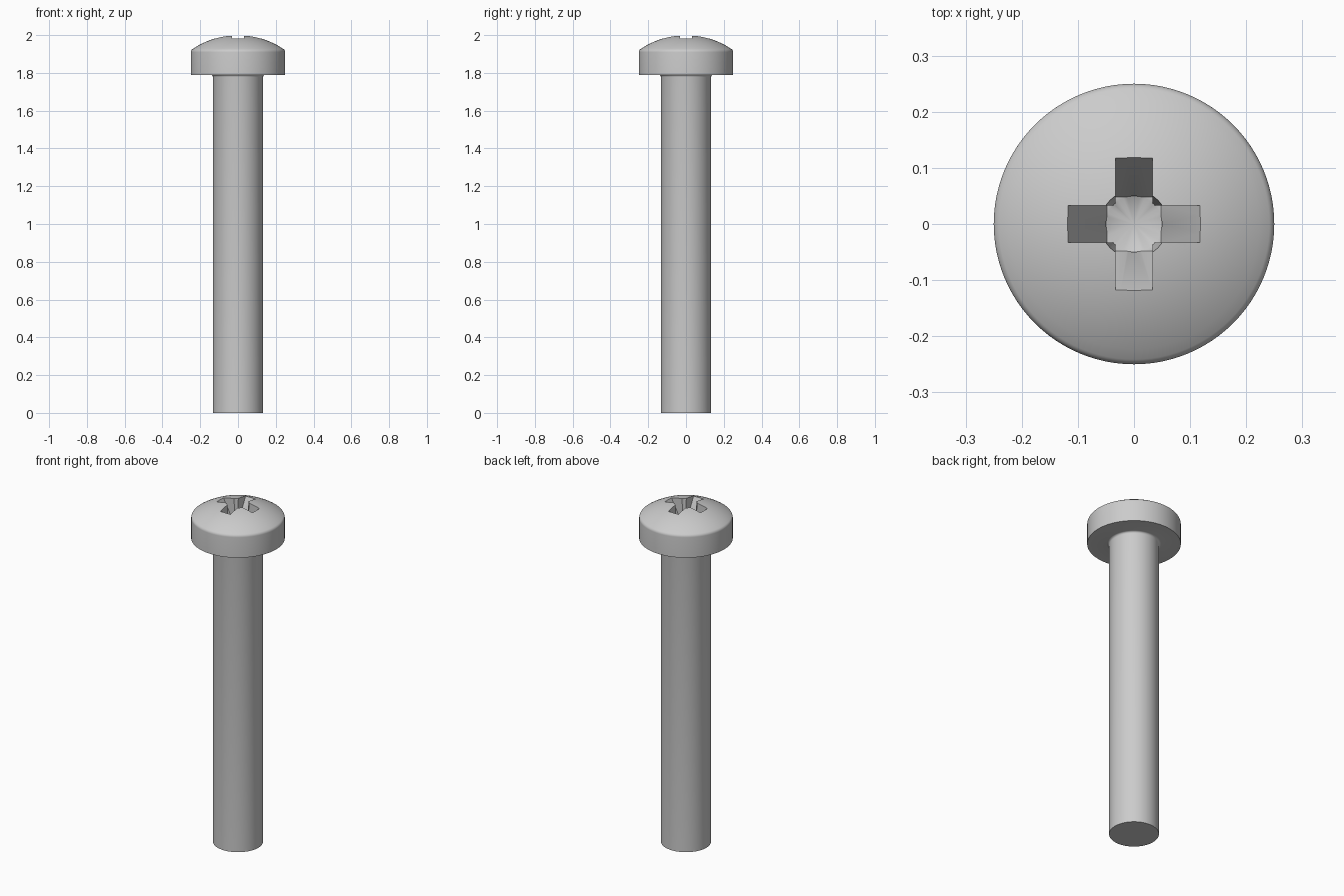
import bpy, bmesh
from math import sin, cos, asin, pi, radians
from mathutils import Matrix

if "Cube" in bpy.data.objects:
    bpy.data.objects.remove(bpy.data.objects["Cube"])

# Main dimensions
SHAFT_R, HEAD_R, HEAD_Z, TOP = 0.133, 0.25, 1.79, 2.0
DOME_R, RIM_R, NECK_R = 0.43, 0.02, 0.012
SLOT_HALF, SLOT_TOP, SLOT_FLOOR = 0.033, 1.983, 1.85

steel = bpy.data.materials.new("steel_grey")
steel.use_nodes = True
steel.diffuse_color = (0.6, 0.6, 0.6, 1)
steel.node_tree.nodes["Principled BSDF"].inputs["Base Color"].default_value = (0.6, 0.6, 0.6, 1)


def make_object(name, bm):
    bmesh.ops.remove_doubles(bm, verts=bm.verts, dist=1e-5)
    bmesh.ops.recalc_face_normals(bm, faces=bm.faces)
    mesh = bpy.data.meshes.new(name)
    bm.to_mesh(mesh)
    bm.free()
    mesh.materials.append(steel)
    obj = bpy.data.objects.new(name, mesh)
    bpy.context.collection.objects.link(obj)
    return obj


def lathe(name, profile, steps):
    """Revolve (radius, z) points around the z axis."""
    bm = bmesh.new()
    verts = [bm.verts.new((r, 0, z)) for r, z in profile]
    edges = [bm.edges.new(pair) for pair in zip(verts, verts[1:])]
    bmesh.ops.spin(bm, geom=verts + edges, cent=(0, 0, 0), axis=(0, 0, 1),
                   angle=2 * pi, steps=steps, use_merge=True)
    return make_object(name, bm)


def wing_cutter(name, angle):
    """Tapered slot, wide at the top and narrow at the floor."""
    bm = bmesh.new()
    slope = (0.118 - 0.048) / (SLOT_TOP - SLOT_FLOOR)
    high = 2.05
    reach = 0.118 + slope * (high - SLOT_TOP)
    outline = [(-0.048, SLOT_FLOOR), (0.048, SLOT_FLOOR), (reach, high), (-reach, high)]
    face = bm.faces.new([bm.verts.new((x, -SLOT_HALF, z)) for x, z in outline])
    side = bmesh.ops.extrude_face_region(bm, geom=[face])
    moved = [v for v in side["geom"] if isinstance(v, bmesh.types.BMVert)]
    bmesh.ops.translate(bm, verts=moved, vec=(0, 2 * SLOT_HALF, 0))
    bm.transform(Matrix.Rotation(angle, 4, "Z"))
    return make_object(name, bm)


# Screw profile: shaft, neck fillet, head side, rounded rim, dome
profile = [(0, 0), (SHAFT_R, 0)]
for i in range(5):
    a = i / 4 * pi / 2
    profile.append((SHAFT_R + NECK_R * (1 - cos(a)), HEAD_Z - NECK_R * (1 - sin(a))))
profile.append((HEAD_R, HEAD_Z))
rim_x = HEAD_R - RIM_R
tilt = asin(rim_x / (DOME_R - RIM_R))
rim_z = TOP - DOME_R + (DOME_R - RIM_R) * cos(tilt)
for i in range(6):
    a = pi / 2 + (tilt - pi / 2) * i / 5
    profile.append((rim_x + RIM_R * sin(a), rim_z + RIM_R * cos(a)))
for i in range(11, -1, -1):
    a = tilt * i / 12
    profile.append((DOME_R * sin(a), TOP - DOME_R + DOME_R * cos(a)))
screw = lathe("machine_screw", profile, 96)

# Cross recess: two tapered slots and a conical core
core = lathe("recess_core_cutter",
             [(0, 1.825), (0.05, SLOT_FLOOR), (0.064, 2.05), (0, 2.05)], 32)
cutters = [wing_cutter("recess_wing_cutter_x", 0),
           wing_cutter("recess_wing_cutter_y", pi / 2), core]

bpy.ops.object.select_all(action="DESELECT")
bpy.context.view_layer.objects.active = screw
screw.select_set(True)
for cutter in cutters:
    cutter.hide_render = True
    cut = screw.modifiers.new(cutter.name, "BOOLEAN")
    cut.operation = "DIFFERENCE"
    cut.solver = "EXACT"
    cut.object = cutter
    bpy.ops.object.modifier_apply(modifier=cut.name)
for cutter in cutters:
    bpy.data.objects.remove(cutter)

bpy.ops.object.shade_smooth_by_angle(angle=radians(30))
